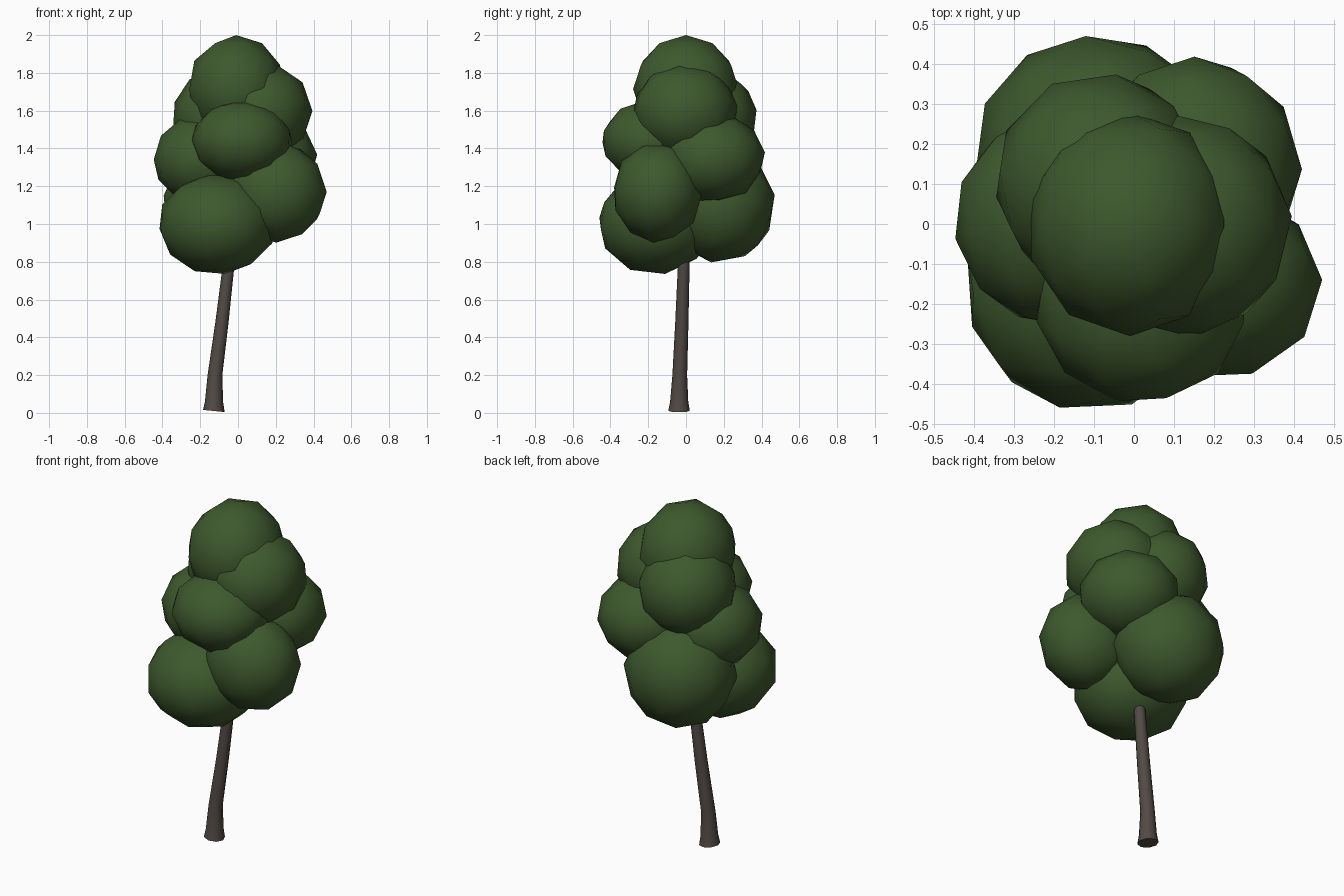
import bpy, bmesh, random
from mathutils import Vector, Euler

random.seed(11)
cube = bpy.data.objects.get("Cube")
if cube:
    bpy.data.objects.remove(cube, do_unlink=True)


def make_material(name, rgb):
    mat = bpy.data.materials.new(name)
    mat.use_nodes = True
    mat.diffuse_color = (*rgb, 1)
    mat.node_tree.nodes["Principled BSDF"].inputs["Base Color"].default_value = (*rgb, 1)
    return mat


def add_object(name, bm, mat):
    mesh = bpy.data.meshes.new(name)
    for face in bm.faces:
        face.smooth = True
    bm.normal_update()
    bm.to_mesh(mesh)
    bm.free()
    mesh.materials.append(mat)
    obj = bpy.data.objects.new(name, mesh)
    bpy.context.collection.objects.link(obj)
    return obj


leaf_green = make_material("leaf green", (0.048, 0.1, 0.027))
bark_brown = make_material("bark brown", (0.083, 0.068, 0.06))

# Foliage: overlapping low-poly clumps, each (centre, half sizes)
clumps = {
    "top_clump": ((-0.01, 0.0, 1.715), (0.26, 0.28, 0.285)),
    "upper_left_clump": ((0.125, -0.005, 1.595), (0.27, 0.28, 0.26)),
    "upper_back_clump": ((-0.085, 0.105, 1.56), (0.265, 0.275, 0.27)),
    "middle_front_clump": ((0.02, -0.185, 1.44), (0.27, 0.265, 0.22)),
    "middle_left_clump": ((0.15, 0.14, 1.35), (0.27, 0.28, 0.24)),
    "middle_right_clump": ((-0.19, 0.01, 1.34), (0.26, 0.27, 0.24)),
    "lower_front_clump": ((-0.11, -0.16, 1.0), (0.315, 0.31, 0.27)),
    "lower_left_clump": ((0.2, -0.15, 1.17), (0.27, 0.24, 0.27)),
    "lower_back_clump": ((-0.09, 0.18, 1.1), (0.31, 0.295, 0.31)),
}
for name, (centre, size) in clumps.items():
    bm = bmesh.new()
    bmesh.ops.create_icosphere(bm, subdivisions=2, radius=1)
    # The top clump stands upright, the others are turned freely
    tilt = 0 if name == "top_clump" else 6
    turn = Euler([random.uniform(0, tilt) for _ in range(3)]).to_matrix()
    for v in bm.verts:
        v.co = Vector(centre) + (turn @ v.co) * Vector(size)
    add_object(name, bm, leaf_green)

# Trunk: tapered rings along a leaning path, (x, y, z, radius)
path = [(-0.128, -0.037, 0.01, 0.057), (-0.127, -0.036, 0.06, 0.048),
        (-0.122, -0.033, 0.2, 0.039), (-0.085, -0.022, 0.48, 0.035),
        (-0.05, -0.012, 0.78, 0.031), (-0.03, -0.005, 1.0, 0.026)]
sides = 8
bm = bmesh.new()
rings = []
for x, y, z, r in path:
    ring = bmesh.ops.create_circle(bm, segments=sides, radius=r)["verts"]
    for v in ring:
        v.co += Vector((x, y, z))
    rings.append(ring)
# Tip the foot slightly
for v in rings[0]:
    v.co.z -= (v.co.x + 0.128) * 0.1
for low, high in zip(rings, rings[1:]):
    for i in range(sides):
        j = (i + 1) % sides
        bm.faces.new((low[i], low[j], high[j], high[i]))
bm.faces.new(rings[0])
bm.faces.new(rings[-1])
bmesh.ops.recalc_face_normals(bm, faces=bm.faces)
trunk = add_object("trunk", bm, bark_brown)

# Keep the flat foot of the trunk crisp
bpy.context.view_layer.objects.active = trunk
trunk.select_set(True)
bpy.ops.object.shade_smooth_by_angle(angle=0.9)
